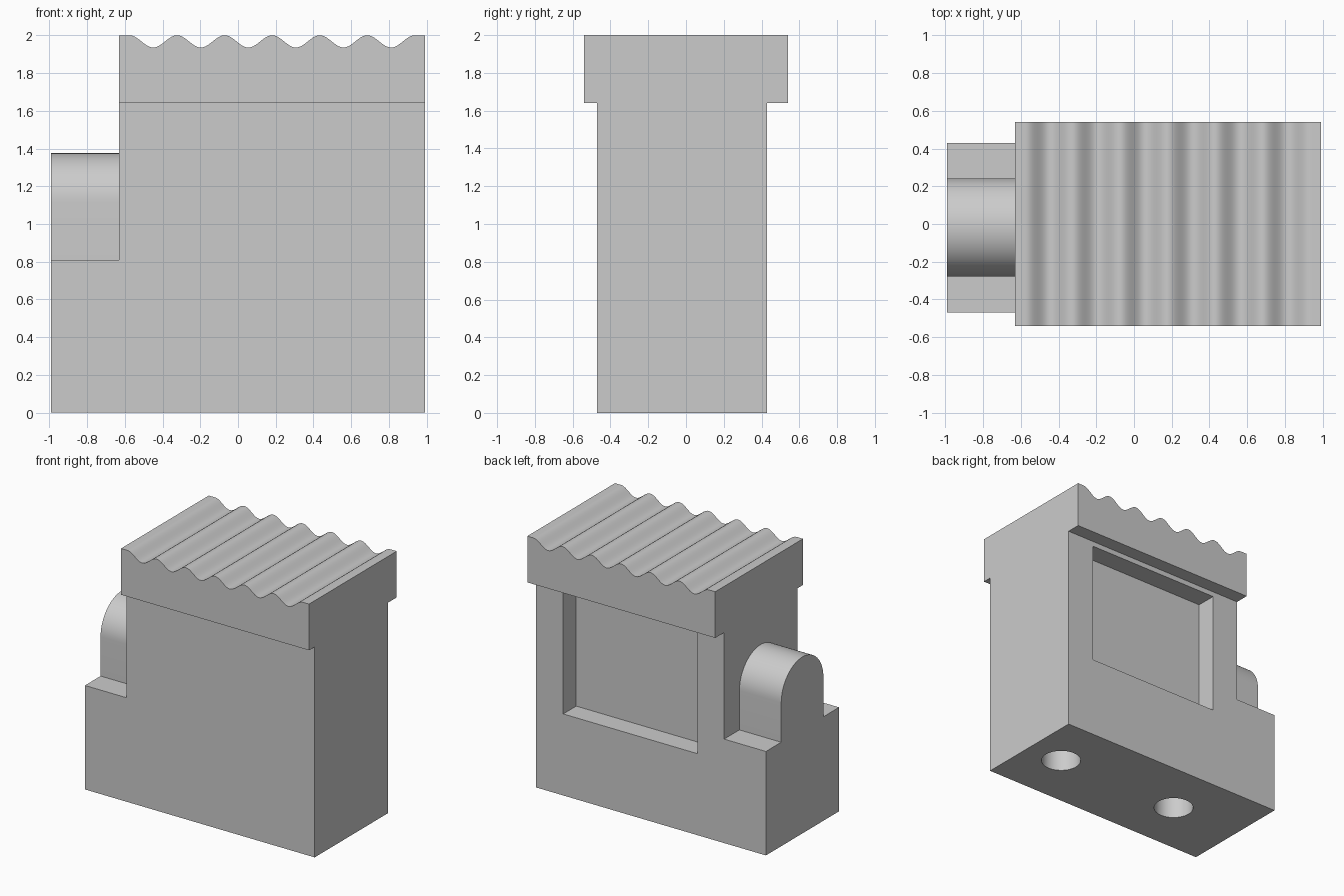
import bpy, bmesh, math
from mathutils import Vector

if "Cube" in bpy.data.objects:
    bpy.data.objects.remove(bpy.data.objects["Cube"])

grey = bpy.data.materials.new("light grey")
grey.diffuse_color = (0.6, 0.6, 0.6, 1)
grey.use_nodes = True
grey.node_tree.nodes["Principled BSDF"].inputs["Base Color"].default_value = grey.diffuse_color


def prism(name, profile, place, lo, hi):
    """Extrude a closed 2D profile between lo and hi; place maps (u, v, w) to xyz."""
    bm = bmesh.new()
    face = bm.faces.new([bm.verts.new(place(u, v, lo)) for u, v in profile])
    ext = bmesh.ops.extrude_face_region(bm, geom=[face])
    move = Vector(place(0, 0, hi)) - Vector(place(0, 0, lo))
    bmesh.ops.translate(bm, vec=move,
                        verts=[e for e in ext["geom"] if isinstance(e, bmesh.types.BMVert)])
    bmesh.ops.recalc_face_normals(bm, faces=bm.faces)
    mesh = bpy.data.meshes.new(name)
    bm.to_mesh(mesh)
    bm.free()
    mesh.materials.append(grey)
    obj = bpy.data.objects.new(name, mesh)
    bpy.context.collection.objects.link(obj)
    return obj


def along_x(u, v, w):
    return (w, u, v)


def along_y(u, v, w):
    return (u, w, v)


def along_z(u, v, w):
    return (u, v, w)


def activate(obj):
    bpy.ops.object.select_all(action='DESELECT')
    obj.select_set(True)
    bpy.context.view_layer.objects.active = obj


def cut(target, cutter):
    mod = target.modifiers.new("cut", 'BOOLEAN')
    mod.operation = 'DIFFERENCE'
    mod.solver = 'EXACT'
    mod.object = cutter
    activate(target)
    bpy.ops.object.modifier_apply(modifier=mod.name)
    bpy.data.objects.remove(cutter)


LEFT, STEP, RIGHT = -0.99, -0.63, 0.99
SHELF, NECK, TOP = 0.81, 1.64, 2.0
MID_Y = -0.018

# stepped body
body = prism("body", [(LEFT, 0), (RIGHT, 0), (RIGHT, NECK), (STEP, NECK),
                      (STEP, SHELF), (LEFT, SHELF)], along_y, -0.47, 0.43)

# rectangular pocket in the back
cut(body, prism("pocket_cutter", [(-0.40, 0.635), (0.757, 0.635), (0.757, 1.60), (-0.40, 1.60)],
                along_y, 0.27, 0.6))

# two round holes in the underside
for cx in (-0.396, 0.686):
    ring = [(cx + 0.144 * math.cos(math.tau * i / 48),
             MID_Y + 0.144 * math.sin(math.tau * i / 48)) for i in range(48)]
    cut(body, prism("hole_cutter", ring, along_z, -0.2, 0.45))

# wider head with six rounded grooves across the top
wave_start, period, grooves, steps = -0.575, 0.252, 6, 20
wave = []
for i in range(grooves * steps + 1):
    t = i / steps
    wave.append((wave_start + period * t, TOP - 0.0325 * (1 - math.cos(math.tau * t))))
head = prism("grooved_head", [(RIGHT, NECK), (STEP, NECK), (STEP, TOP)] + wave + [(RIGHT, TOP)],
             along_y, -0.54, 0.54)

# round-topped lug standing on the shelf
r, spring = 0.26, 1.115
arch = [(MID_Y + r * math.cos(math.pi * i / 32), spring + r * math.sin(math.pi * i / 32))
        for i in range(33)]
lug = prism("arched_lug", [(MID_Y - r, SHELF), (MID_Y + r, SHELF)] + arch, along_x, LEFT, STEP)

for obj in (body, head, lug):
    activate(obj)
    bpy.ops.object.shade_smooth_by_angle(angle=math.radians(30))
